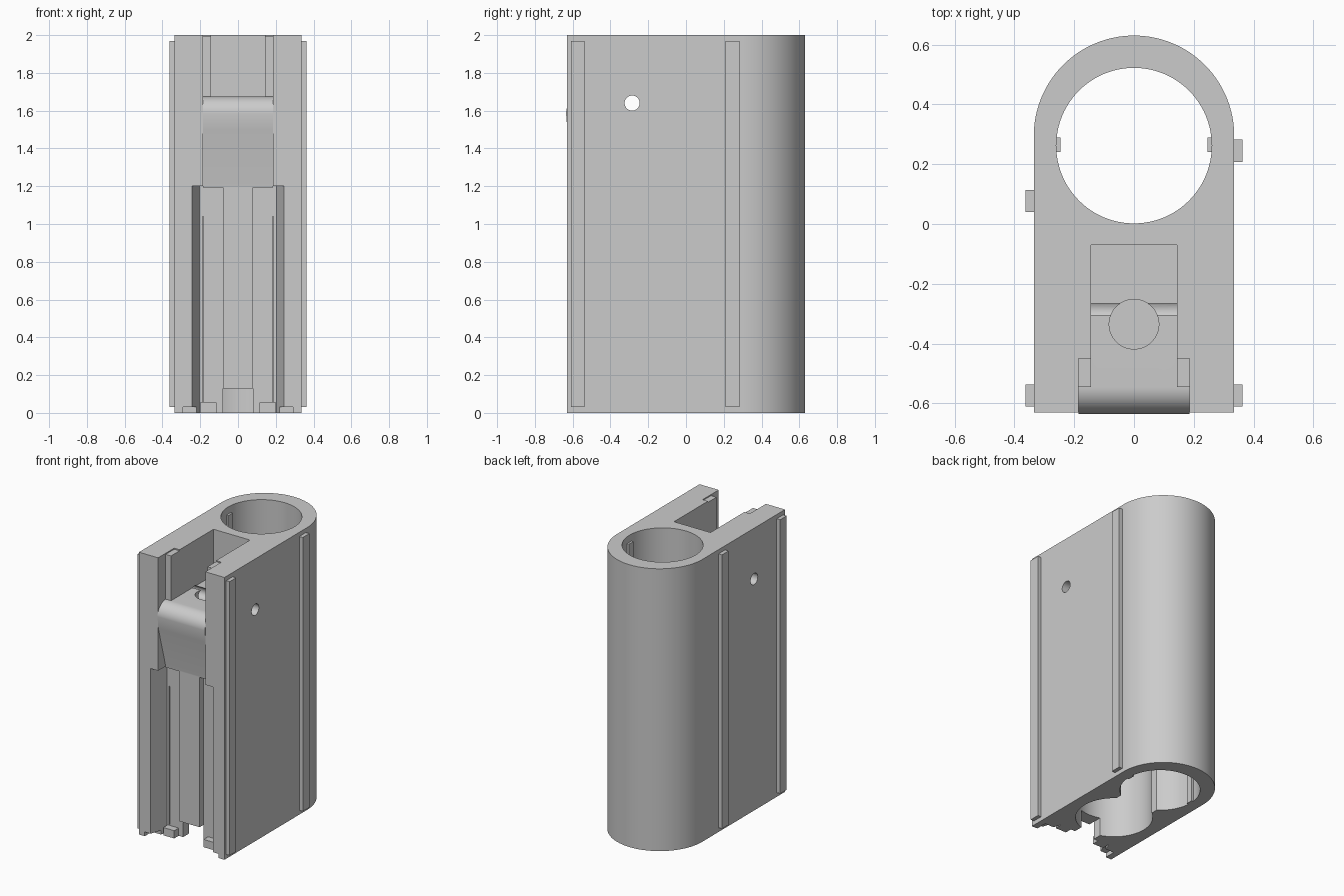
import bpy, bmesh, math

if "Cube" in bpy.data.objects:
    bpy.data.objects.remove(bpy.data.objects["Cube"])

grey = bpy.data.materials.new("light_grey")
grey.diffuse_color = (0.6, 0.6, 0.6, 1)
grey.use_nodes = True
grey.node_tree.nodes["Principled BSDF"].inputs["Base Color"].default_value = grey.diffuse_color


def prism(name, pts, lo, hi, axis="z"):
    """Extrude a 2D outline: (x, y) along z, or (y, z) along x."""
    bm = bmesh.new()
    place = (lambda p, h: (p[0], p[1], h)) if axis == "z" else (lambda p, h: (h, p[0], p[1]))
    a = [bm.verts.new(place(p, lo)) for p in pts]
    b = [bm.verts.new(place(p, hi)) for p in pts]
    bm.faces.new(a[::-1])
    bm.faces.new(b)
    n = len(pts)
    for i in range(n):
        j = (i + 1) % n
        bm.faces.new((a[i], a[j], b[j], b[i]))
    bmesh.ops.recalc_face_normals(bm, faces=bm.faces)
    mesh = bpy.data.meshes.new(name)
    bm.to_mesh(mesh)
    bm.free()
    mesh.materials.append(grey)
    ob = bpy.data.objects.new(name, mesh)
    bpy.context.collection.objects.link(ob)
    return ob


def box(name, x0, x1, y0, y1, z0, z1):
    return prism(name, [(x0, y0), (x1, y0), (x1, y1), (x0, y1)], z0, z1)


def arc(cx, cy, r, a0, a1, n):
    return [(cx + r * math.cos(math.radians(a0 + (a1 - a0) * i / n)),
             cy + r * math.sin(math.radians(a0 + (a1 - a0) * i / n))) for i in range(n + 1)]


def circle(cx, cy, r, n=64):
    return arc(cx, cy, r, 0, 360, n)[:-1]


def cut(target, cutter):
    cutter.hide_render = True
    mod = target.modifiers.new("cut", "BOOLEAN")
    mod.operation = "DIFFERENCE"
    mod.solver = "EXACT"
    mod.object = cutter
    bpy.context.view_layer.objects.active = target
    bpy.ops.object.modifier_apply(modifier=mod.name)
    bpy.data.objects.remove(cutter, do_unlink=True)


# Main housing: straight sides with a half-round back
body = prism("housing", [(-0.335, -0.63), (0.335, -0.63)] + arc(0, 0.295, 0.335, 0, 180, 64), 0, 2)

# Rear bore
cut(body, prism("bore_cutter", circle(0, 0.262, 0.26, 96), -0.1, 2.1))
# Upper slot, wider at the mouth
cut(body, prism("slot_cutter", [(-0.185, -0.7), (0.185, -0.7), (0.185, -0.45), (0.143, -0.45),
                                (0.143, -0.07), (-0.143, -0.07), (-0.143, -0.45),
                                (-0.185, -0.45)], 1.195, 2.1))
# Lower front opening with slanted sides
cut(body, prism("mouth_cutter", [(-0.265, -0.7), (0.265, -0.7), (0.205, -0.5), (-0.205, -0.5)],
                -0.1, 1.2))
# Lower round cavity, joined to the bore by a neck
cut(body, prism("cavity_cutter", circle(0, -0.2, 0.25), -0.1, 1.19))
cut(body, box("neck_cutter", -0.15, 0.15, -0.1, 0.1, -0.1, 1.185))
# Notch at the bottom of the front plate
cut(body, box("notch_cutter", -0.08, 0.08, -0.7, -0.3, -0.1, 0.13))
# Foot steps and thin grooves on both sides
for s in (-1, 1):
    cut(body, box("foot_cutter", *sorted((s * 0.22, s * 0.29)), -0.7, -0.55, -0.1, 0.03))
    cut(body, box("groove_cutter", *sorted((s * 0.183, s * 0.189)), -0.6, -0.485, 0.06, 1.04))
# Cross pin hole
pin = circle(-0.285, 1.64, 0.04, 32)
cut(body, prism("pin_cutter", pin, -0.5, 0.5, "x"))

# Block in the slot, with rounded nose and slanted underside
block = prism("nose_block", [(-0.06, 1.192), (-0.06, 1.675)]
              + arc(-0.545, 1.585, 0.09, 90, 180, 16)
              + [(-0.628, 1.5), (-0.545, 1.2), (-0.545, 1.192)], -0.186, 0.186, "x")
cut(block, prism("pin_cutter", pin, -0.5, 0.5, "x"))
cut(block, prism("rod_cutter", circle(0, -0.335, 0.083), 1.0, 2.0))

# Vertical rib on the front plate
box("front_rib", -0.08, 0.08, -0.545, -0.47, 0.13, 1.195)

# Paired details
for s, side in ((-1, "left"), (1, "right")):
    def pair(name, a, b, *rest):
        box(side + "_" + name, *sorted((s * a, s * b)), *rest)
    pair("slot_guide", 0.143, 0.188, -0.545, -0.449, 1.66, 1.992)
    pair("bore_key", 0.245, 0.27, 0.24, 0.29, 0.0, 1.95)
    pair("bottom_lip", 0.115, 0.2, -0.55, -0.49, 0.0, 0.055)
    pair("front_rail", 0.33, 0.362, -0.61, -0.537, 0.03, 1.97)
    y = 0.04 if s < 0 else 0.208
    pair("rear_rail", 0.33, 0.362, y, y + 0.074, 0.03, 1.97)

# Smooth the curved faces, keep the edges sharp
bpy.ops.object.select_all(action="SELECT")
bpy.context.view_layer.objects.active = body
bpy.ops.object.shade_smooth_by_angle(angle=math.radians(25))
